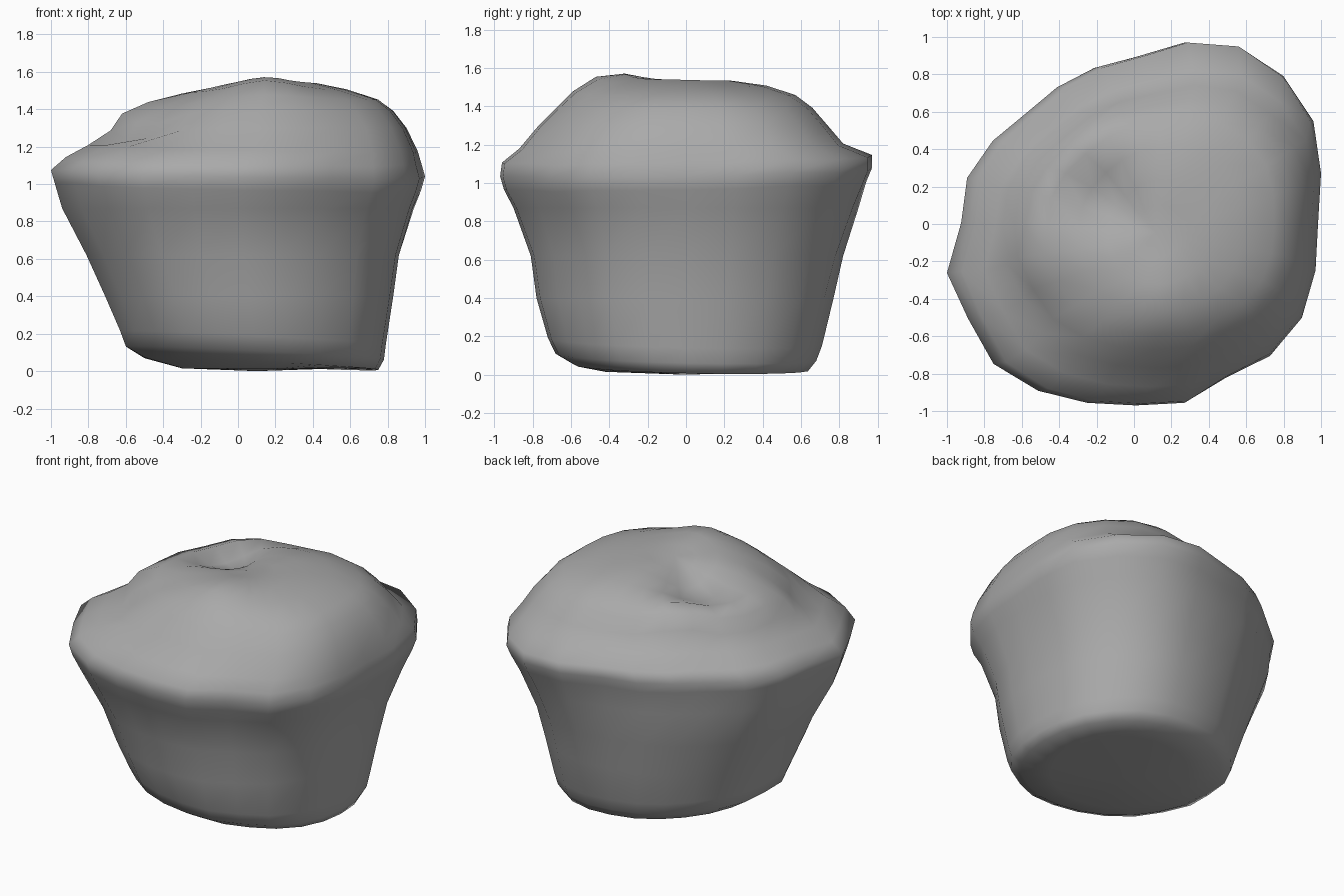
import bpy
import math
from mathutils import Vector, noise

if "Cube" in bpy.data.objects:
    bpy.data.objects.remove(bpy.data.objects["Cube"])

# Rim radius every 15 degrees, counter-clockwise from +x
RIM = [.96, 1.01, 1.08, 1.10, 1.08, .99, .88, .85, .83, .82, .87, .92,
       .92, 1.03, 1.02, 1.06, 1.03, .99, .97, .99, .95, 1.0, 1.01, .98]
N = len(RIM)

# Rings from base to crown: z, x min, x max, y min, y max, share of rim shape
RINGS = [
    (.015, -.30, .55, -.42, .45, .2),
    (.045, -.50, .75, -.58, .64, .25),
    (.10, -.60, .78, -.68, .68, .35),
    (.18, -.63, .79, -.72, .71, .4),
    (.40, -.71, .83, -.78, .77, .5),
    (.62, -.81, .86, -.81, .82, .65),
    (.87, -.94, .94, -.90, .90, .85),
    (.98, -.98, .98, -.95, .94, 1),
    (1.05, -1.0, 1.0, -.97, .97, 1),
    (1.12, -.92, .98, -.96, .97, 1),
    (1.19, -.80, .96, -.87, .82, .9),
    (1.30, -.68, .90, -.77, .74, .8),
    (1.39, -.62, .83, -.67, .66, .7),
    (1.455, -.48, .75, -.59, .57, .6),
    (1.505, -.30, .58, -.47, .42, .5),
    (1.535, -.14, .42, -.32, .24, .4),
    (1.535, -.02, .26, -.18, .10, .4),
]

# Lumps and folds on the crown: x, y, width, height
LUMPS = [
    (.14, -.43, .18, .055),    # front peak
    (-.30, .50, .20, .065),    # back right knob
    (-.17, .13, .20, -.14),    # folded dimple
    (-.52, -.47, .22, -.08),   # sunken front right corner
]


def spread(values, low, high):
    """Stretch values so that they run exactly from low to high."""
    a, b = min(values), max(values)
    return [low + (v - a) / (b - a) * (high - low) for v in values]


def crown_height(x, y):
    return sum(h * math.exp(-((x - cx) ** 2 + (y - cy) ** 2) / w ** 2)
               for cx, cy, w, h in LUMPS)


verts = []
for z, x0, x1, y0, y1, share in RINGS:
    angles = [2 * math.pi * i / N for i in range(N)]
    radii = [1 + (r - 1) * share for r in RIM]
    xs = spread([r * math.cos(a) for r, a in zip(radii, angles)], x0, x1)
    ys = spread([r * math.sin(a) for r, a in zip(radii, angles)], y0, y1)
    for x, y in zip(xs, ys):
        height = z
        if .03 < z < .2:      # slanted lower edge
            height -= .05 * x + .02 * y
        elif .9 < z < 1.2:    # tilted, wavy rim
            height += .01 + .025 * (y - x) + .015 * noise.noise(Vector((x * 3, y * 3, 1)))
        elif z > 1.2:
            height += crown_height(x, y) + .01 * noise.noise(Vector((x, y, z)) * 3)
        verts.append((x, y, height))

# Quads between rings, then fans at the base and crown
faces = []
for k in range(len(RINGS) - 1):
    for i in range(N):
        j = (i + 1) % N
        faces.append((k * N + i, k * N + j, (k + 1) * N + j, (k + 1) * N + i))
bottom, top = len(verts), len(verts) + 1
last = (len(RINGS) - 1) * N
verts += [(.1, 0, 0), (.12, -.05, 1.535 + crown_height(.12, -.05))]
for i in range(N):
    j = (i + 1) % N
    faces.append((bottom, j, i))
    faces.append((top, last + i, last + j))

mesh = bpy.data.meshes.new("muffin")
mesh.from_pydata(verts, [], faces)
muffin = bpy.data.objects.new("muffin", mesh)
bpy.context.collection.objects.link(muffin)

# Single matte grey
grey = bpy.data.materials.new("plain grey")
grey.use_nodes = True
colour = (.4, .4, .4, 1)
grey.diffuse_color = colour
grey.node_tree.nodes["Principled BSDF"].inputs["Base Color"].default_value = colour
mesh.materials.append(grey)

bpy.context.view_layer.objects.active = muffin
muffin.select_set(True)
bpy.ops.object.shade_smooth_by_angle(angle=math.radians(80))
